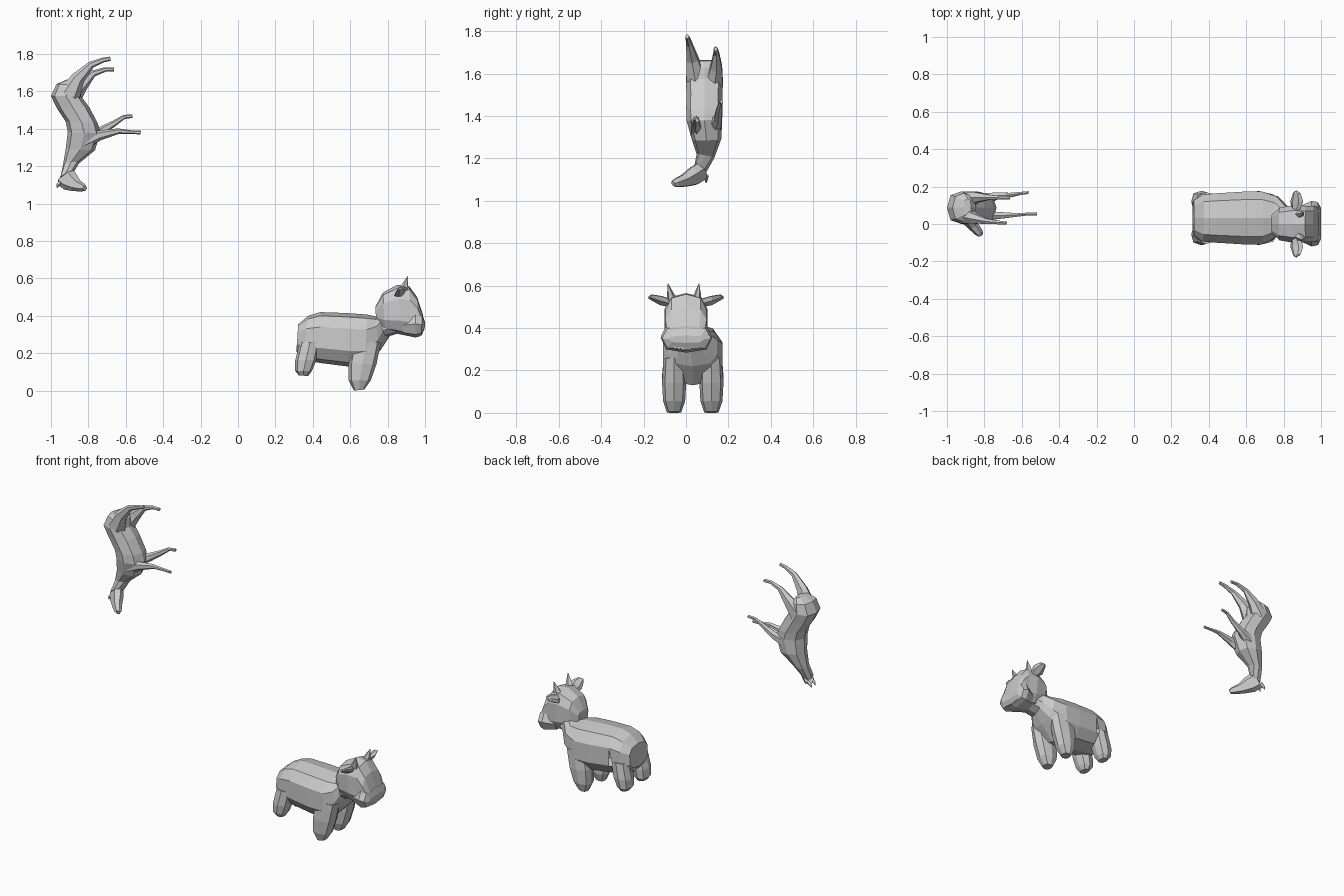
import bpy, bmesh
from math import sin, cos, pi, copysign
from mathutils import Vector


def loft(name, rings, sides=8, box=0.8):
    """Skin closed rings; each ring is (top point, bottom point, half width)."""
    bm = bmesh.new()
    tops = [Vector(r[0]) for r in rings]
    lows = [Vector(r[1]) for r in rings]
    mids = [(a + b) / 2 for a, b in zip(tops, lows)]
    loops = []
    for i, (_, _, w) in enumerate(rings):
        up = (tops[i] - lows[i]) / 2
        way = mids[min(i + 1, len(mids) - 1)] - mids[max(i - 1, 0)]
        side = way.cross(up).normalized()
        loop = []
        for k in range(sides):
            a = 2 * pi * k / sides
            c, s = [copysign(abs(v) ** box, v) if abs(v) > 1e-6 else 0 for v in (cos(a), sin(a))]
            loop.append(bm.verts.new(mids[i] + up * c + side * (w * s)))
        loops.append(loop)
    for a, b in zip(loops, loops[1:]):
        for k in range(sides):
            j = (k + 1) % sides
            bm.faces.new((a[k], a[j], b[j], b[k]))
    bm.faces.new(loops[0])
    bm.faces.new(loops[-1])
    bmesh.ops.recalc_face_normals(bm, faces=bm.faces)
    me = bpy.data.meshes.new(name)
    bm.to_mesh(me)
    bm.free()
    ob = bpy.data.objects.new(name, me)
    bpy.context.collection.objects.link(ob)
    return ob


def side_loft(name, y, rings, sides=8, box=0.8):
    """Loft from a side outline: (top x, top z, bottom x, bottom z, half width[, y shift])."""
    out = []
    for tx, tz, bx, bz, w, *dy in rings:
        yy = y + (dy[0] if dy else 0)
        out.append(((tx, yy, tz), (bx, yy, bz), w))
    return loft(name, out, sides, box)


def limb(name, path, sides=6):
    """Thin tapering limb along (x, y, z, radius) points."""
    pts = [Vector(p[:3]) for p in path]
    out = []
    for i, p in enumerate(path):
        way = pts[min(i + 1, len(pts) - 1)] - pts[max(i - 1, 0)]
        up = way.cross(Vector((0, 1, 0))).normalized() * p[3]
        out.append((pts[i] + up, pts[i] - up, p[3] * 0.85))
    return loft(name, out, sides, 1)


def weld(base, parts):
    """Union the parts into one skin."""
    for p in parts:
        m = base.modifiers.new("weld", 'BOOLEAN')
        m.operation, m.solver, m.object = 'UNION', 'EXACT', p
        bpy.context.view_layer.objects.active = base
        bpy.ops.object.modifier_apply(modifier=m.name)
        bpy.data.objects.remove(p)


# Cow body and neck
cow = side_loft("cow_body", 0.032, [
    (.322, .355, .312, .21, .095), (.375, .40, .345, .165, .13),
    (.44, .42, .44, .148, .137), (.58, .415, .58, .13, .146),
    (.69, .407, .68, .13, .146), (.745, .395, .765, .22, .12),
    (.775, .41, .805, .29, .085, -.012), (.82, .45, .87, .31, .075, -.03)], 10, 0.75)

# Cow legs
parts = []
for s in (-1, 1):
    y = 0.032 + s * 0.088
    parts.append(side_loft("hind_leg", y, [
        (.44, .26, .33, .26, .05), (.42, .165, .306, .16, .058),
        (.395, .105, .306, .105, .052), (.375, .078, .325, .082, .034)]))
    parts.append(side_loft("front_leg", y, [
        (.765, .26, .61, .26, .05), (.74, .14, .59, .15, .057),
        (.71, .055, .592, .055, .052), (.675, .006, .62, .0, .034)]))

# Cow head and muzzle
parts.append(side_loft("cow_head", 0, [
    (.735, .45, .738, .37, .05), (.775, .525, .785, .32, .09),
    (.85, .565, .87, .30, .105), (.915, .56, .93, .288, .10),
    (.958, .50, .965, .288, .10), (.988, .41, .985, .30, .09)], 10, 0.7))
parts.append(side_loft("muzzle", 0.002, [
    (.88, .40, .88, .30, .09), (.95, .43, .95, .284, .122),
    (.985, .41, .98, .295, .115), (1.0, .365, .998, .33, .085)], 8, 0.7))
weld(cow, parts)

# Cow ears and horns
for s, n in ((-1, "right"), (1, "left")):
    loft(n + "_ear", [
        ((.885, s * .07, .535), (.85, s * .07, .50), .018),
        ((.905, s * .12, .55), (.835, s * .12, .51), .016),
        ((.89, s * .165, .557), (.85, s * .165, .535), .01),
        ((.87, s * .177, .55), (.86, s * .177, .54), .005)], 6, 1)
    limb(n + "_horn", [(.885, s * .06 - .008, .54, .026), (.895, s * .066 - .01, .57, .016),
                       (.907, s * .073 - .012, .609, .002)], 5)

# Horse body and neck, hanging head-down with its back to -x
horse = side_loft("horse_body", 0.087, [
    (-.91, 1.665, -.87, 1.66, .05), (-.97, 1.64, -.845, 1.63, .078),
    (-1.0, 1.575, -.84, 1.575, .088), (-.967, 1.507, -.795, 1.515, .085),
    (-.922, 1.44, -.75, 1.43, .086), (-.91, 1.385, -.735, 1.38, .084),
    (-.92, 1.30, -.765, 1.285, .07, .01), (-.935, 1.21, -.85, 1.215, .043, .005),
    (-.952, 1.13, -.88, 1.165, .032, -.02)])

# Horse head, turned towards -y
parts = [loft("horse_head", [
    ((-.962, .085, 1.10), (-.89, .07, 1.185), .03),
    ((-.93, .045, 1.075), (-.865, .03, 1.16), .034),
    ((-.885, .0, 1.067), (-.845, -.01, 1.125), .027),
    ((-.84, -.045, 1.065), (-.82, -.045, 1.105), .022),
    ((-.825, -.06, 1.07), (-.812, -.06, 1.093), .014)], 6)]

# Horse legs
parts += [
    limb("horse_hind_leg_a", [(-.90, .045, 1.585, .06), (-.855, .03, 1.67, .037), (-.785, .014, 1.742, .019),
                              (-.72, .008, 1.768, .013), (-.682, .006, 1.775, .011)]),
    limb("horse_hind_leg_b", [(-.90, .13, 1.56, .06), (-.84, .143, 1.63, .037), (-.775, .143, 1.695, .018),
                              (-.71, .14, 1.717, .012), (-.662, .14, 1.716, .011)]),
    limb("horse_front_leg_a", [(-.84, .06, 1.33, .05), (-.74, .045, 1.365, .027), (-.64, .048, 1.387, .015),
                               (-.57, .053, 1.382, .010), (-.52, .053, 1.38, .010)]),
    limb("horse_front_leg_b", [(-.83, .125, 1.35, .05), (-.735, .15, 1.385, .025), (-.66, .155, 1.43, .016),
                               (-.61, .163, 1.463, .011), (-.565, .168, 1.468, .010)])]
weld(horse, parts)

# Horse ears
for i, y in enumerate((.055, .095)):
    limb("horse_ear_%d" % (i + 1), [(-.94, y, 1.12, .014), (-.962, y, 1.10, .01), (-.968, y, 1.085, .003)], 4)
